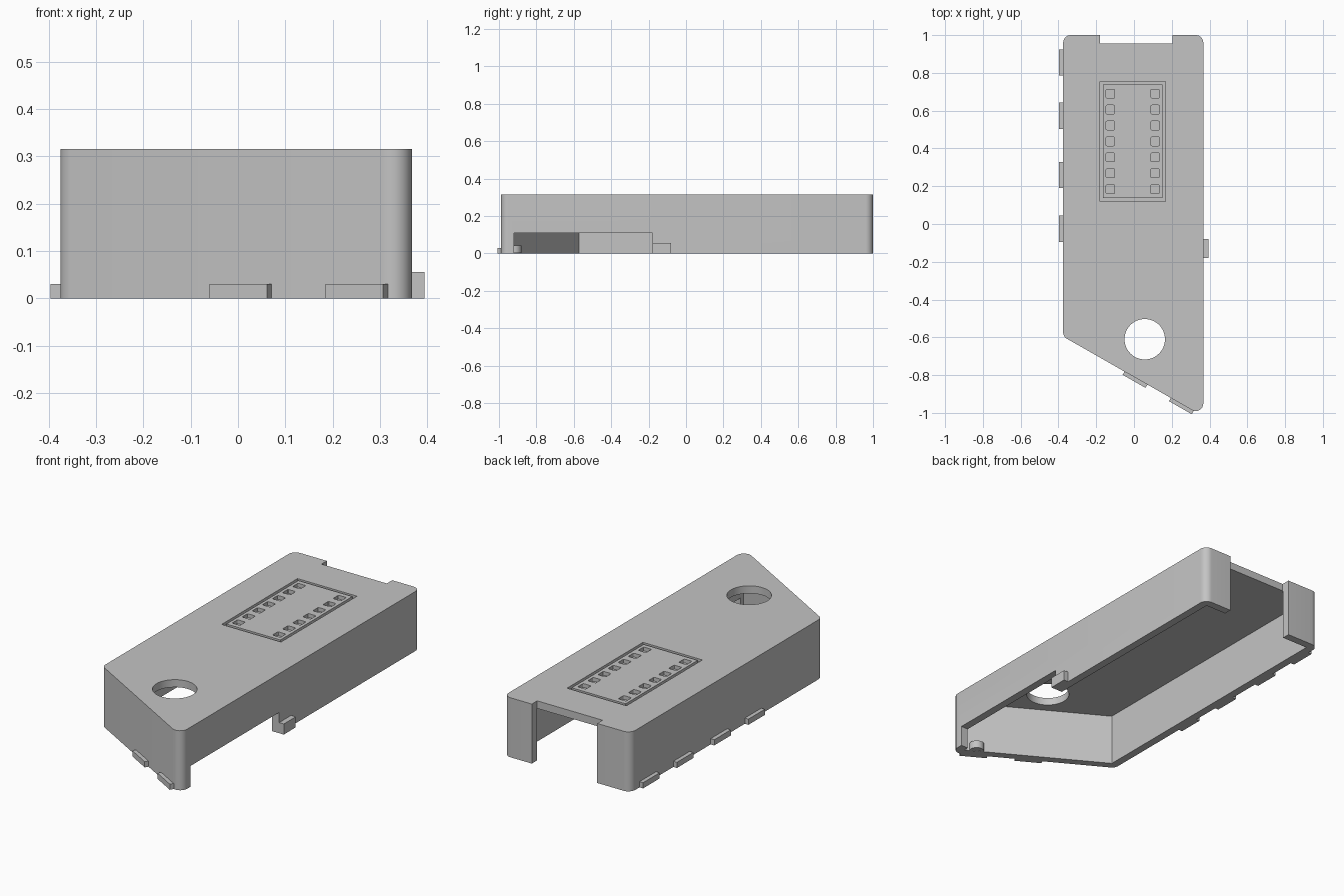
import bpy, bmesh, math
from mathutils import Vector

cube = bpy.data.objects.get("Cube")
if cube:
    bpy.data.objects.remove(cube, do_unlink=True)

grey = bpy.data.materials.new("plain_grey")
grey.use_nodes = True
grey.diffuse_color = (0.55, 0.55, 0.55, 1)
grey.node_tree.nodes["Principled BSDF"].inputs["Base Color"].default_value = (0.55, 0.55, 0.55, 1)

H, WALL = 0.315, 0.042
LEFT, RIGHT, BACK = -0.375, 0.367, 1.0
SLOPE, SLANT_Y = 0.57, -0.596


def slant(x):
    return SLANT_Y - SLOPE * (x - LEFT)


def rounded(points, radius, steps=8):
    """Replace each corner of a counter-clockwise polygon with an arc."""
    out = []
    for i, p in enumerate(points):
        p = Vector(p)
        a = (Vector(points[i - 1]) - p).normalized()
        b = (Vector(points[(i + 1) % len(points)]) - p).normalized()
        half = a.angle(b) / 2
        centre = p + (a + b).normalized() * radius / math.sin(half)
        start = p + a * radius / math.tan(half) - centre
        sweep = math.pi - 2 * half
        for k in range(steps + 1):
            t = sweep * k / steps
            c, s = math.cos(t), math.sin(t)
            out.append(centre + Vector((start.x * c - start.y * s, start.x * s + start.y * c)))
    return out


def prism(name, points, z0, z1):
    bm = bmesh.new()
    base = bm.faces.new([bm.verts.new((p[0], p[1], z0)) for p in points])
    ext = bmesh.ops.extrude_face_region(bm, geom=[base])
    top = [v for v in ext["geom"] if isinstance(v, bmesh.types.BMVert)]
    bmesh.ops.translate(bm, verts=top, vec=(0, 0, z1 - z0))
    bmesh.ops.recalc_face_normals(bm, faces=bm.faces)
    me = bpy.data.meshes.new(name)
    bm.to_mesh(me)
    bm.free()
    me.materials.append(grey)
    ob = bpy.data.objects.new(name, me)
    bpy.context.collection.objects.link(ob)
    return ob


def rect(x0, x1, y0, y1):
    return [(x0, y0), (x1, y0), (x1, y1), (x0, y1)]


def circle(x, y, r, n):
    return [(x + r * math.cos(2 * math.pi * i / n), y + r * math.sin(2 * math.pi * i / n)) for i in range(n)]


def activate(ob):
    bpy.ops.object.select_all(action='DESELECT')
    ob.select_set(True)
    bpy.context.view_layer.objects.active = ob


def cut(target, cutter):
    cutter.hide_render = True
    mod = target.modifiers.new("cut", 'BOOLEAN')
    mod.operation, mod.solver, mod.object = 'DIFFERENCE', 'EXACT', cutter
    activate(target)
    bpy.ops.object.modifier_apply(modifier=mod.name)
    bpy.data.objects.remove(cutter, do_unlink=True)


# Shell: rounded outline, hollow and open underneath
outline = [(LEFT, SLANT_Y), (RIGHT, slant(RIGHT)), (RIGHT, BACK), (LEFT, BACK)]
case = prism("case_shell", rounded(outline, 0.04), 0, H)
lift = WALL * math.sqrt(1 + SLOPE ** 2)
xl, xr, yb = LEFT + WALL, RIGHT - WALL, BACK - WALL
cut(case, prism("cavity", [(xl, slant(xl) + lift), (xr, slant(xr) + lift), (xr, yb), (xl, yb)], -0.1, H - 0.04))

# Back opening, side notch and round hole in the lid
cut(case, prism("back_opening", rect(-0.18, 0.203, 0.955, 1.1), -0.1, 0.5))
cut(case, prism("side_notch", rect(xr - 0.02, 0.5, -0.92, -0.18), -0.1, 0.11))
cut(case, prism("round_hole", circle(0.057, -0.61, 0.107, 64), 0.2, 0.5))

# Panel groove around an island
groove = prism("groove", rect(-0.18, 0.168, 0.12, 0.755), H - 0.015, 0.4)
cut(groove, prism("island", rect(-0.164, 0.152, 0.137, 0.739), 0.2, 0.5))
cut(case, groove)

# Two rows of shallow square pockets
for x in (-0.125, 0.112):
    for row in range(7):
        y = 0.69 - row * 0.0843
        pocket = rounded(rect(x - 0.023, x + 0.023, y - 0.023, y + 0.023), 0.006, 3)
        cut(case, prism("pocket", pocket, H - 0.02, 0.4))

activate(case)
bpy.ops.object.shade_smooth_by_angle(angle=math.radians(30))

# Locating tabs on the right wall
for i, y in enumerate((0.855, 0.573, 0.26, -0.025)):
    prism(f"right_tab_{i + 1}", rect(LEFT - 0.021, LEFT + 0.005, y - 0.069, y + 0.069), 0, 0.03)

# Locating tabs on the slanted front wall
out = Vector((-SLOPE, -1)).normalized()
for i, x in enumerate((-0.05, 0.195)):
    a, b = Vector((x, slant(x))), Vector((x + 0.121, slant(x + 0.121)))
    prism(f"front_tab_{i + 1}", [a + out * 0.02, b + out * 0.02, b - out * 0.005, a - out * 0.005], 0, 0.03)

# Clip on the left wall and small boss inside the front corner
prism("left_clip", rect(RIGHT - 0.005, 0.394, -0.18, -0.08), 0, 0.056)
boss = prism("corner_boss", circle(0.268, -0.918, 0.038, 32), 0.001, 0.042)
activate(boss)
bpy.ops.object.shade_smooth_by_angle(angle=math.radians(30))
